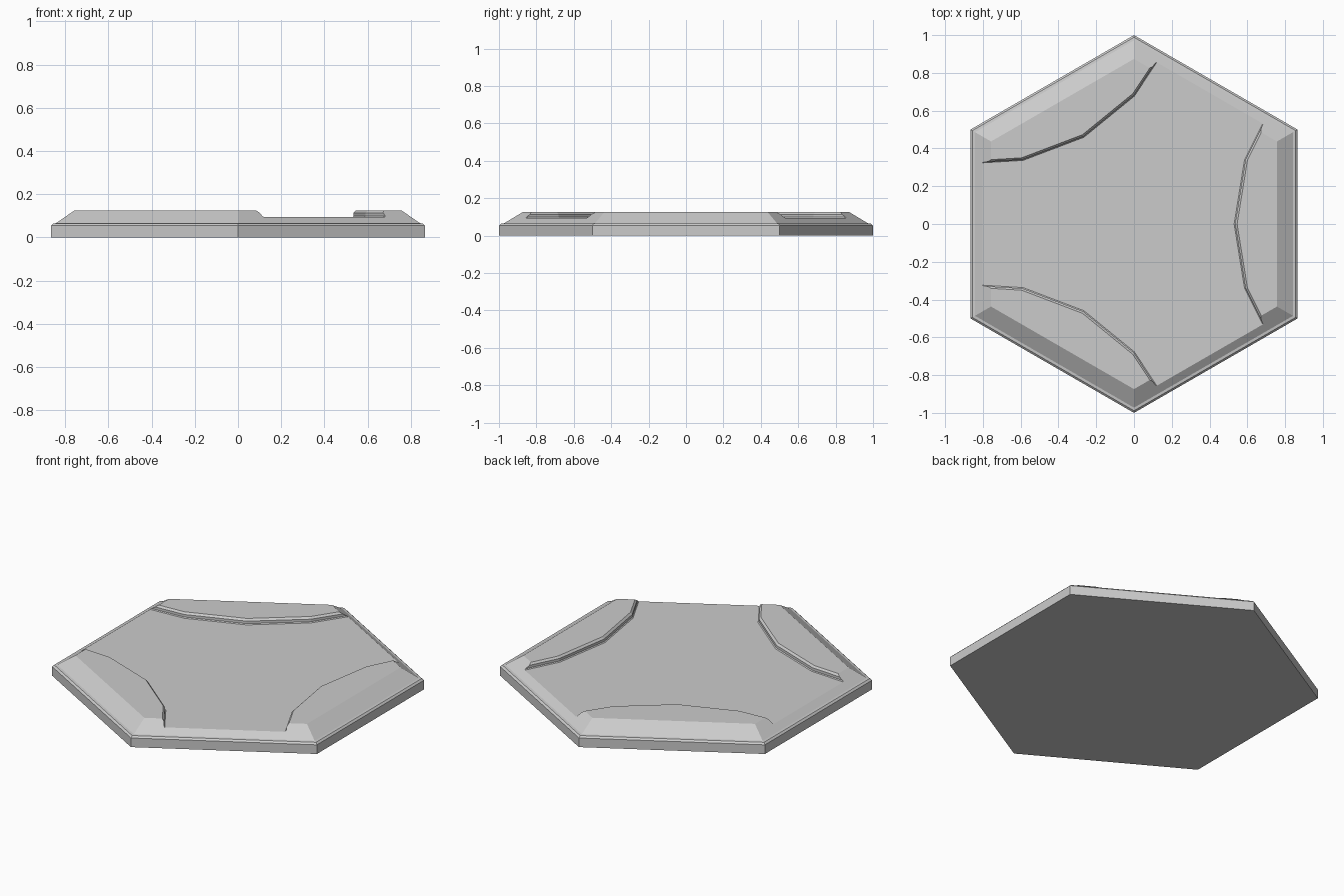
import bpy, bmesh
from math import sin, cos, pi, sqrt, radians

if "Cube" in bpy.data.objects:
    bpy.data.objects.remove(bpy.data.objects["Cube"])

FLOOR, TOP = 0.094, 0.125


def slope(z):
    """Distance from centre to the sloped hexagon side at height z."""
    return 0.842 - (z - 0.066) * 0.085 / 0.059


def loft(name, rings):
    """Join equal-length rings of points, with caps at both ends."""
    bm = bmesh.new()
    loops = [[bm.verts.new(p) for p in ring] for ring in rings]
    n = len(loops[0])
    for a, b in zip(loops, loops[1:]):
        for i in range(n):
            j = (i + 1) % n
            bm.faces.new((a[i], a[j], b[j], b[i]))
    bm.faces.new(loops[0][::-1])
    bm.faces.new(loops[-1])
    bmesh.ops.recalc_face_normals(bm, faces=bm.faces)
    mesh = bpy.data.meshes.new(name)
    bm.to_mesh(mesh)
    bm.free()
    obj = bpy.data.objects.new(name, mesh)
    bpy.context.collection.objects.link(obj)
    return obj


def hex_ring(apothem, z):
    r = apothem * 2 / sqrt(3)
    return [(r * cos(pi / 6 + i * pi / 3), r * sin(pi / 6 + i * pi / 3), z)
            for i in range(6)]


def bank_ring(z, offset):
    """Outline of a raised bank: faceted inner wall plus two hexagon corners."""
    a = slope(z)
    x, y = 0.585 + offset, 0.34
    dx, dy = 0.095, 0.19
    t = (a - (x * 0.5 + y * sqrt(3) / 2)) / (dx * 0.5 + dy * sqrt(3) / 2)
    upper = [(x, y), (x + t * dx, y + t * dy), (a, a / sqrt(3))]
    lower = [(px, -py) for px, py in reversed(upper)]
    return [(px, py, z) for px, py in lower + [(0.53 + offset, 0)] + upper]


# Hexagonal tile with bevelled rim and low floor
loft("tile_base", [hex_ring(a, z) for a, z in (
    (0.866, 0), (0.866, 0.054), (0.856, 0.064), (0.842, 0.066),
    (slope(FLOOR), FLOOR))])

# Three raised banks on alternate sides, with stepped inner walls
wall = ((FLOOR, 0), (0.099, 0.005), (0.114, 0.005), (TOP, 0.016))
for i in range(3):
    bank = loft(f"raised_bank_{i + 1}", [bank_ring(z, o) for z, o in wall])
    bank.rotation_euler.z = radians(120 * i)
